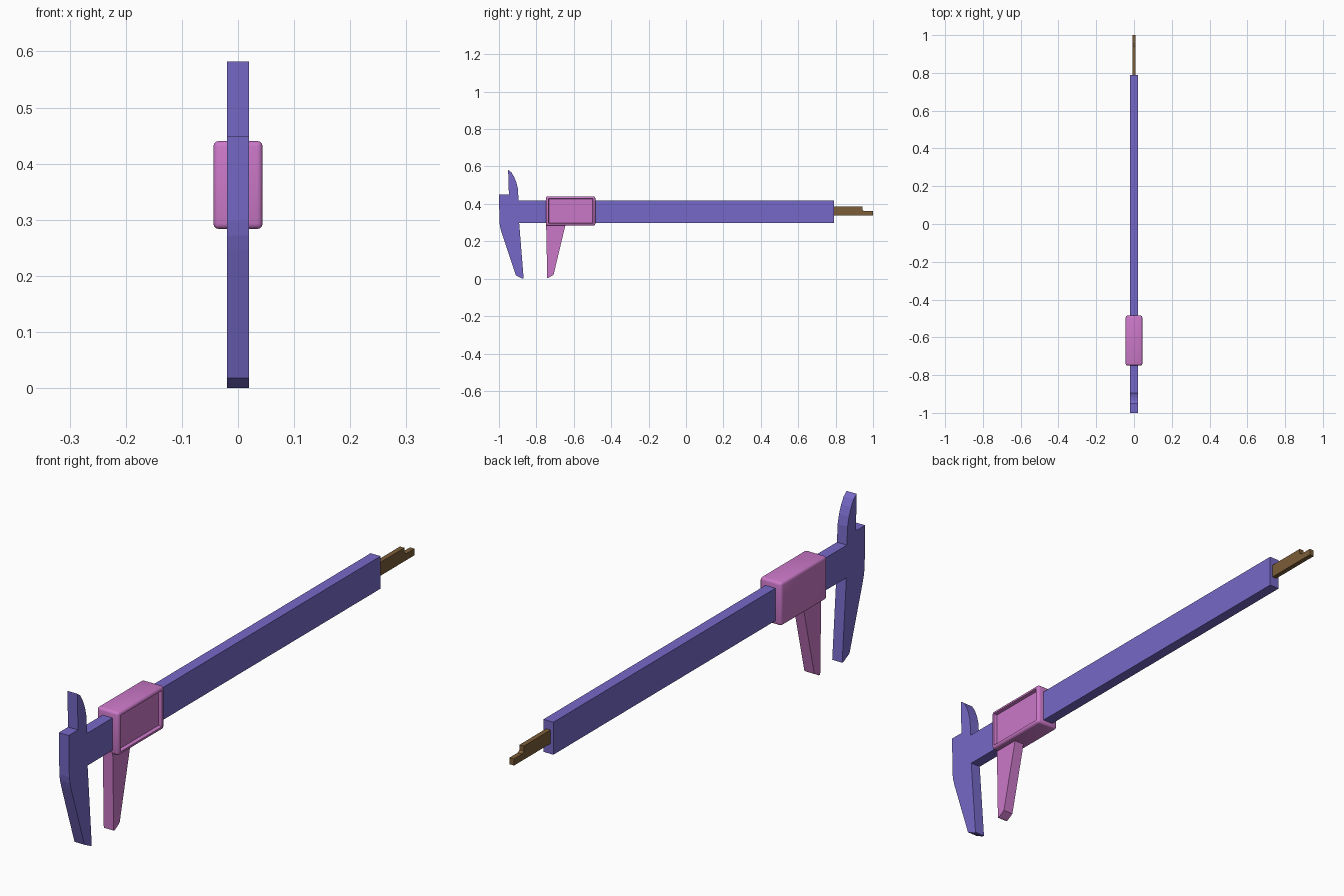
import bpy, bmesh
from mathutils import Matrix, Vector

if "Cube" in bpy.data.objects:
    bpy.data.objects.remove(bpy.data.objects["Cube"])


def material(name, rgb):
    m = bpy.data.materials.new(name)
    m.diffuse_color = (*rgb, 1)
    m.use_nodes = True
    m.node_tree.nodes["Principled BSDF"].inputs["Base Color"].default_value = m.diffuse_color
    return m


BLUE = material("beam_blue", (0.18, 0.14, 0.57))
PINK = material("slider_pink", (0.60, 0.19, 0.58))
BROWN = material("rod_brown", (0.20, 0.11, 0.04))


def finish(name, bm, mat):
    bmesh.ops.recalc_face_normals(bm, faces=bm.faces)
    mesh = bpy.data.meshes.new(name)
    bm.to_mesh(mesh)
    bm.free()
    mesh.materials.append(mat)
    ob = bpy.data.objects.new(name, mesh)
    bpy.context.collection.objects.link(ob)
    return ob


def plate(name, profile, half, mat):
    """Extrude a (y, z) outline across x."""
    bm = bmesh.new()
    face = bm.faces.new([bm.verts.new((-half, y, z)) for y, z in profile])
    ext = bmesh.ops.extrude_face_region(bm, geom=[face])["geom"]
    verts = [v for v in ext if isinstance(v, bmesh.types.BMVert)]
    bmesh.ops.translate(bm, verts=verts, vec=(2 * half, 0, 0))
    return finish(name, bm, mat)


# Main scale with fixed lower jaw and curved upper jaw
plate("beam_and_fixed_jaw", [
    (-1.0, 0.452), (-0.947, 0.452), (-0.951, 0.585), (-0.934, 0.572),
    (-0.919, 0.548), (-0.907, 0.518), (-0.899, 0.485), (-0.895, 0.42),
    (0.79, 0.42), (0.79, 0.302), (-0.892, 0.302), (-0.868, 0.003),
    (-0.875, 0.003), (-0.91, 0.021), (-0.986, 0.25), (-0.993, 0.275),
    (-0.997, 0.30)], 0.02, BLUE).data.transform(Matrix.Translation((0, 0, -0.003)))

# Sliding lower jaw
plate("sliding_jaw", [
    (-0.748, 0.30), (-0.642, 0.30), (-0.645, 0.285), (-0.708, 0.021),
    (-0.735, 0.005), (-0.742, 0.005)], 0.02, PINK)

# Stepped depth rod
plate("depth_rod", [
    (0.77, 0.337), (1.0, 0.337), (1.0, 0.361), (0.953, 0.361),
    (0.943, 0.368), (0.943, 0.386), (0.77, 0.386)], 0.009, BROWN)

# Rounded slider housing with a recessed display on the +x side
bm = bmesh.new()
bmesh.ops.create_cube(bm, size=1)
bmesh.ops.scale(bm, vec=(0.088, 0.264, 0.157), verts=bm.verts)
bmesh.ops.translate(bm, vec=(0, -0.617, 0.362), verts=bm.verts)
bmesh.ops.bevel(bm, geom=bm.edges[:], offset=0.01, segments=3,
                profile=0.5, affect='EDGES')
bm.normal_update()
front = max(bm.faces, key=lambda f: f.normal.dot(Vector((1, 0, 0))) * f.calc_area())
bmesh.ops.inset_region(bm, faces=[front], thickness=0.004)
bmesh.ops.inset_region(bm, faces=[front], thickness=0.004, depth=-0.012)
slider = finish("slider_housing", bm, PINK)

bpy.context.view_layer.objects.active = slider
slider.select_set(True)
bpy.ops.object.shade_smooth_by_angle(angle=0.6)
